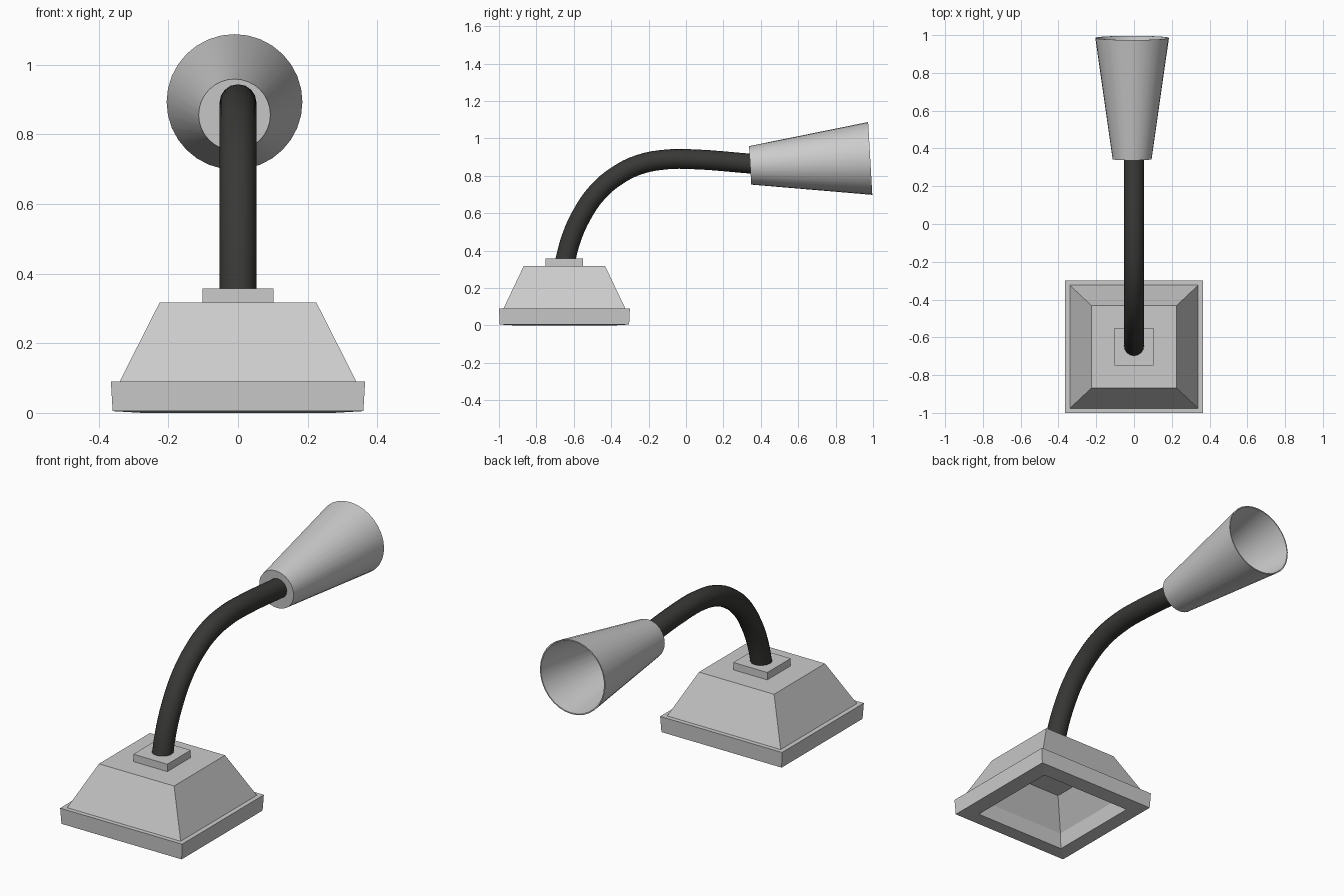
import bpy, bmesh
from math import cos, sin, pi, radians
from mathutils import Vector

if "Cube" in bpy.data.objects:
    bpy.data.objects.remove(bpy.data.objects["Cube"])


def loft(name, rings):
    """Skin a stack of closed rings and cap both ends."""
    bm = bmesh.new()
    loops = [[bm.verts.new(p) for p in ring] for ring in rings]
    n = len(loops[0])
    for a, b in zip(loops, loops[1:]):
        for i in range(n):
            j = (i + 1) % n
            bm.faces.new((a[i], a[j], b[j], b[i]))
    bm.faces.new(loops[0])
    bm.faces.new(loops[-1])
    bmesh.ops.recalc_face_normals(bm, faces=bm.faces)
    mesh = bpy.data.meshes.new(name)
    bm.to_mesh(mesh)
    bm.free()
    obj = bpy.data.objects.new(name, mesh)
    bpy.context.collection.objects.link(obj)
    return obj


def rect(hx, hy, z):
    return [(-hx, -hy, z), (hx, -hy, z), (hx, hy, z), (-hx, hy, z)]


def circle(r, z, n=32):
    return [(r * cos(2 * pi * i / n), r * sin(2 * pi * i / n), z) for i in range(n)]


# Base: hollow underside, skirt, tapered body and collar block
base = loft("base", [rect(*s) for s in (
    (0.17, 0.16, 0.23), (0.262, 0.25, 0.08), (0.275, 0.262, 0.0),
    (0.36, 0.346, 0.005), (0.365, 0.35, 0.09), (0.34, 0.326, 0.09),
    (0.225, 0.218, 0.317), (0.102, 0.10, 0.317), (0.102, 0.10, 0.357))])
base.location = (0, -0.65, 0)

# Bent arm
curve = bpy.data.curves.new("arm", 'CURVE')
curve.dimensions = '3D'
curve.bevel_depth = 0.053
curve.bevel_resolution = 6
curve.resolution_u = 4
curve.use_fill_caps = True
path = [(-0.65, 0.33), (-0.612, 0.47), (-0.555, 0.595), (-0.475, 0.71),
        (-0.37, 0.80), (-0.25, 0.86), (-0.1, 0.888), (0.03, 0.889), (0.36, 0.864)]
spline = curve.splines.new('BEZIER')
spline.bezier_points.add(len(path) - 1)
for p, (y, z) in zip(spline.bezier_points, path):
    p.co = (0, y, z)
    p.handle_left_type = p.handle_right_type = 'AUTO'
arm = bpy.data.objects.new("arm", curve)
bpy.context.collection.objects.link(arm)
dark = bpy.data.materials.new("dark_rubber")
dark.diffuse_color = (0.04, 0.04, 0.037, 1)
dark.use_nodes = True
dark.node_tree.nodes["Principled BSDF"].inputs["Base Color"].default_value = dark.diffuse_color
curve.materials.append(dark)

# Conical lamp shade: thin shell open at the wide end
start, end = Vector((-0.01, 0.343, 0.856)), Vector((-0.01, 0.985, 0.893))
axis = end - start
shade = loft("shade", [circle(r, z) for r, z in (
    (0.103, 0), (0.195, axis.length), (0.189, axis.length), (0.097, 0.006))])
shade.location = start
shade.rotation_euler = axis.to_track_quat('Z', 'Y').to_euler()
bpy.context.view_layer.objects.active = shade
shade.select_set(True)
bpy.ops.object.shade_smooth_by_angle(angle=radians(35))
